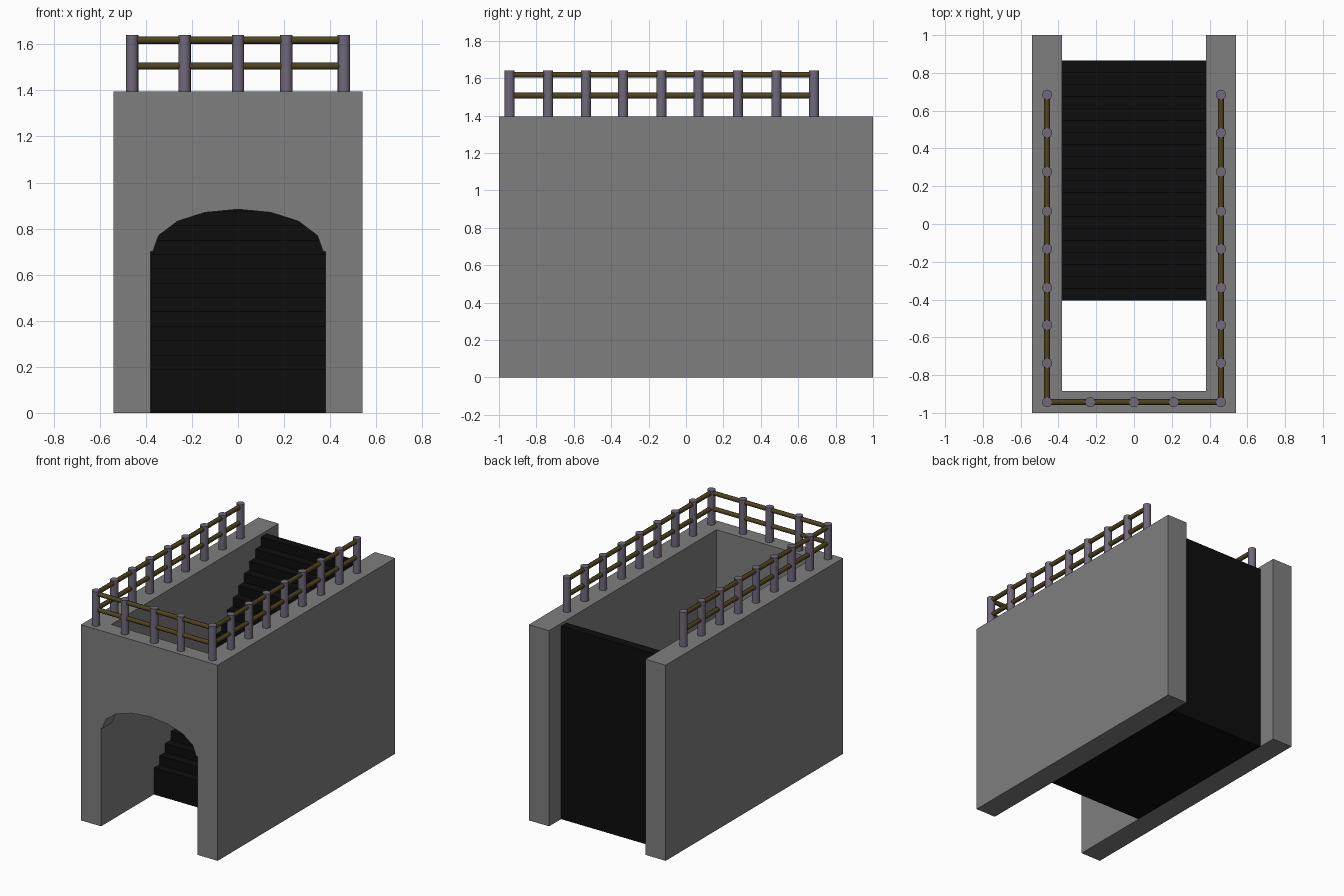
import bpy, bmesh, math
from mathutils import Vector

if "Cube" in bpy.data.objects:
    bpy.data.objects.remove(bpy.data.objects["Cube"])

WALL_H, OUT, INN = 1.395, 0.54, 0.38


def material(name, rgb):
    m = bpy.data.materials.new(name)
    m.diffuse_color = (*rgb, 1)
    m.use_nodes = True
    m.node_tree.nodes["Principled BSDF"].inputs["Base Color"].default_value = m.diffuse_color
    return m


STONE = material("grey stone", (0.21, 0.21, 0.21))
BLACK = material("black steps", (0.004, 0.004, 0.004))
POST = material("mauve post", (0.165, 0.14, 0.195))
RAIL = material("olive rail", (0.075, 0.057, 0.014))


def finish(bm, name, mat):
    bmesh.ops.recalc_face_normals(bm, faces=bm.faces)
    me = bpy.data.meshes.new(name)
    bm.to_mesh(me)
    bm.free()
    me.materials.append(mat)
    ob = bpy.data.objects.new(name, me)
    bpy.context.collection.objects.link(ob)
    return ob


def extrude(bm, faces, vec):
    geo = bmesh.ops.extrude_face_region(bm, geom=faces)["geom"]
    bmesh.ops.translate(bm, vec=vec, verts=[g for g in geo if isinstance(g, bmesh.types.BMVert)])
    new = [g for g in geo if isinstance(g, bmesh.types.BMFace)]
    return new


def rod(name, a, b, r, sides, mat):
    a, b = Vector(a), Vector(b)
    d = b - a
    bm = bmesh.new()
    bmesh.ops.create_cone(bm, cap_ends=True, segments=sides, radius1=r, radius2=r, depth=d.length)
    bmesh.ops.rotate(bm, verts=bm.verts, matrix=d.to_track_quat('Z', 'Y').to_matrix())
    bmesh.ops.translate(bm, verts=bm.verts, vec=(a + b) / 2)
    for f in bm.faces:
        f.smooth = len(f.verts) == 4
    for e in bm.edges:
        e.smooth = all(len(f.verts) == 4 for f in e.link_faces)
    return finish(bm, name, mat)


# Walls: front face with arched doorway, then the two side strips run to the back
half = [(0.37, 0.70), (0.345, 0.77), (0.263, 0.832), (0.144, 0.87)]
arch = [(-x, z) for x, z in half] + [(0, 0.884)] + half[::-1]
bm = bmesh.new()
cache = {}


def vert(x, z):
    if (x, z) not in cache:
        cache[(x, z)] = bm.verts.new((x, -1, z))
    return cache[(x, z)]


outlines = [[(s * OUT, 0), (s * INN, 0), (s * INN, 0.70), (s * INN, WALL_H), (s * OUT, WALL_H)]
            for s in (-1, 1)]
outlines.append([(-INN, WALL_H), (-INN, 0.70)] + arch + [(INN, 0.70), (INN, WALL_H)])
faces = [bm.faces.new([vert(*p) for p in o]) for o in outlines]
bmesh.ops.recalc_face_normals(bm, faces=faces)
back = extrude(bm, faces, (0, 0.115, 0))
sides = [f for f in back if abs(f.calc_center_median().x) > INN]
extrude(bm, sides, (0, 1.885, 0))
bmesh.ops.recalc_face_normals(bm, faces=bm.faces)
bmesh.ops.dissolve_limit(bm, angle_limit=0.01, verts=bm.verts, edges=bm.edges)
finish(bm, "walls", STONE)

# Solid staircase from a stepped side profile
N, Y0, Y1, Z0, Z1 = 20, -0.405, 0.865, 0.19, 1.375
run, rise = (Y1 - Y0) / N, (Z1 - Z0) / (N - 1)
prof = [(Y0, 0)]
for i in range(N):
    prof += [(Y0 + i * run, Z0 + i * rise), (Y0 + (i + 1) * run, Z0 + i * rise)]
prof.append((Y1, 0))
bm = bmesh.new()
f = bm.faces.new([bm.verts.new((-INN, y, z)) for y, z in prof])
extrude(bm, [f], (2 * INN, 0, 0))
finish(bm, "staircase", BLACK)

# Railing posts
RX, RY = 0.46, -0.943
spots = [(x, RY) for x in (-0.232, 0.0, 0.21)]
for y in (RY, -0.737, -0.535, -0.337, -0.132, 0.067, 0.277, 0.483, 0.684):
    spots += [(-RX, y), (RX, y)]
for x, y in spots:
    rod("railing_post", (x, y, WALL_H - 0.005), (x, y, 1.64), 0.027, 16, POST)

# Railing bars: two heights on three sides
for z in (1.506, 1.618):
    for s in (-1, 1):
        rod("side_rail", (s * RX, RY, z), (s * RX, 0.684, z), 0.016, 8, RAIL)
    rod("front_rail", (-RX, RY, z), (RX, RY, z), 0.016, 8, RAIL)
